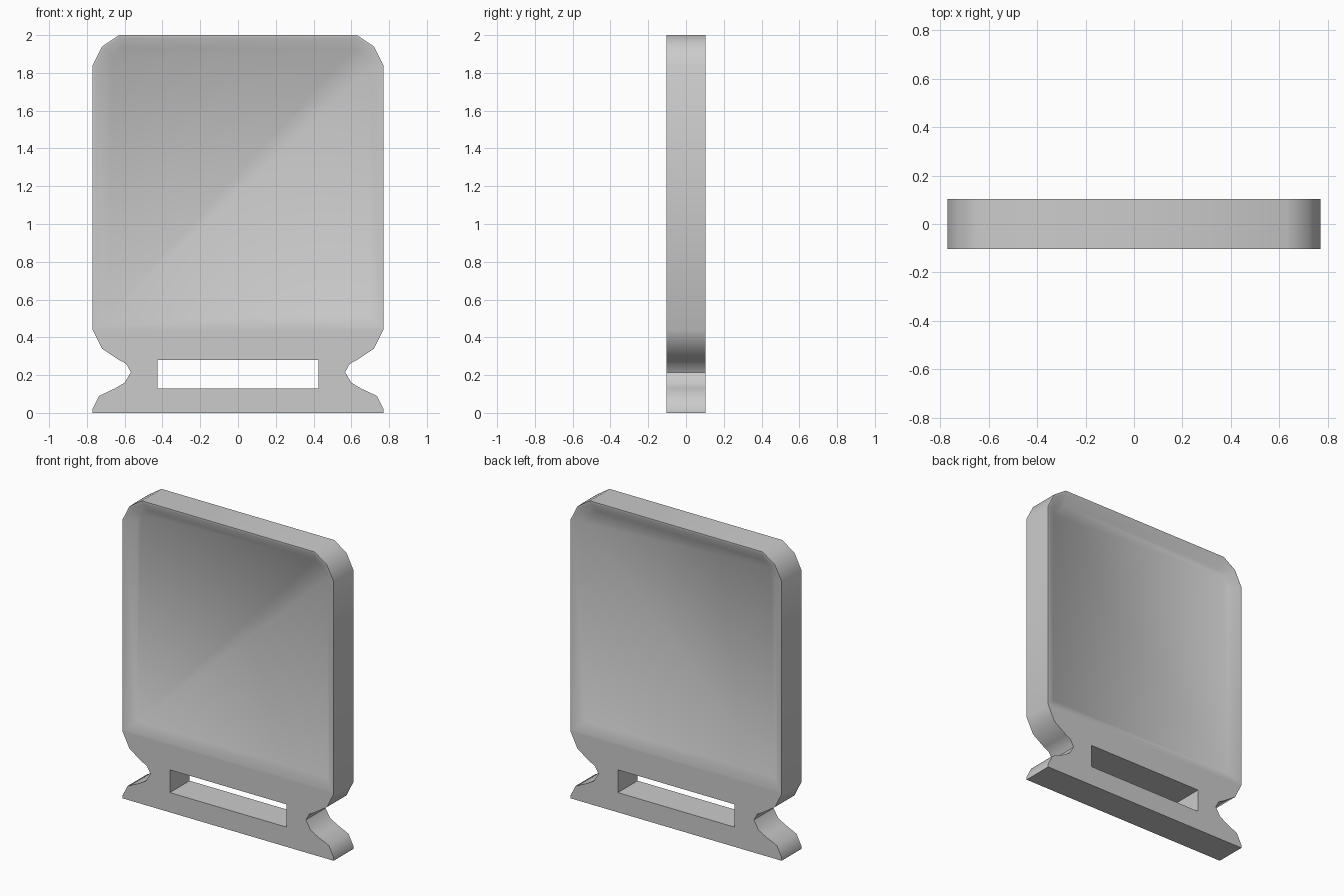
import bpy, bmesh

if "Cube" in bpy.data.objects:
    bpy.data.objects.remove(bpy.data.objects["Cube"])

HALF_DEPTH = 0.1025

# Right-hand halves of the front regions (x, z), listed bottom to top
foot = [(0.77, 0), (0.77, 0.02), (0.735, 0.09), (0.65, 0.13), (0.425, 0.13)]
waist = [(0.425, 0.13), (0.65, 0.13), (0.60, 0.16), (0.567, 0.215),
         (0.592, 0.26), (0.63, 0.28), (0.425, 0.28)]
shoulder = [(0.425, 0.28), (0.63, 0.28), (0.72, 0.34), (0.77, 0.44)]
panel = [(0.77, 0.44), (0.77, 1.84), (0.72, 1.94), (0.63, 2.0)]


def mirrored(points):
    return [(-x, z) for x, z in reversed(points)]


bm = bmesh.new()
cache = {}


def add_face(points):
    verts = []
    for x, z in points:
        if (x, z) not in cache:
            cache[(x, z)] = bm.verts.new((x, -HALF_DEPTH, z))
        verts.append(cache[(x, z)])
    bm.faces.new(verts)


# Front silhouette with the slot left open between the waist pieces
for half in (foot, shoulder, panel):
    add_face(half + mirrored(half))
add_face(waist)
add_face(mirrored(waist))

# Thicken into a slab
result = bmesh.ops.extrude_face_region(bm, geom=bm.faces[:], use_keep_orig=True)
moved = [g for g in result["geom"] if isinstance(g, bmesh.types.BMVert)]
bmesh.ops.translate(bm, verts=moved, vec=(0, 2 * HALF_DEPTH, 0))
bmesh.ops.recalc_face_normals(bm, faces=bm.faces[:])

# Dished panel on both sides: narrow rim, then sloped recess
bm.normal_update()
panels = [f for f in bm.faces
          if abs(f.normal.y) > 0.9 and max(v.co.z for v in f.verts) > 1.99]
bmesh.ops.inset_individual(bm, faces=panels, thickness=0.015, depth=0,
                           use_even_offset=True)
bmesh.ops.inset_individual(bm, faces=panels, thickness=0.06, depth=-0.04,
                           use_even_offset=True)

mesh = bpy.data.meshes.new("slab_body")
bm.to_mesh(mesh)
bm.free()
body = bpy.data.objects.new("slab_body", mesh)
bpy.context.collection.objects.link(body)

# Soft shading on the curves and dish, crisp slab edges
bpy.context.view_layer.objects.active = body
body.select_set(True)
bpy.ops.object.shade_smooth_by_angle(angle=0.9)
